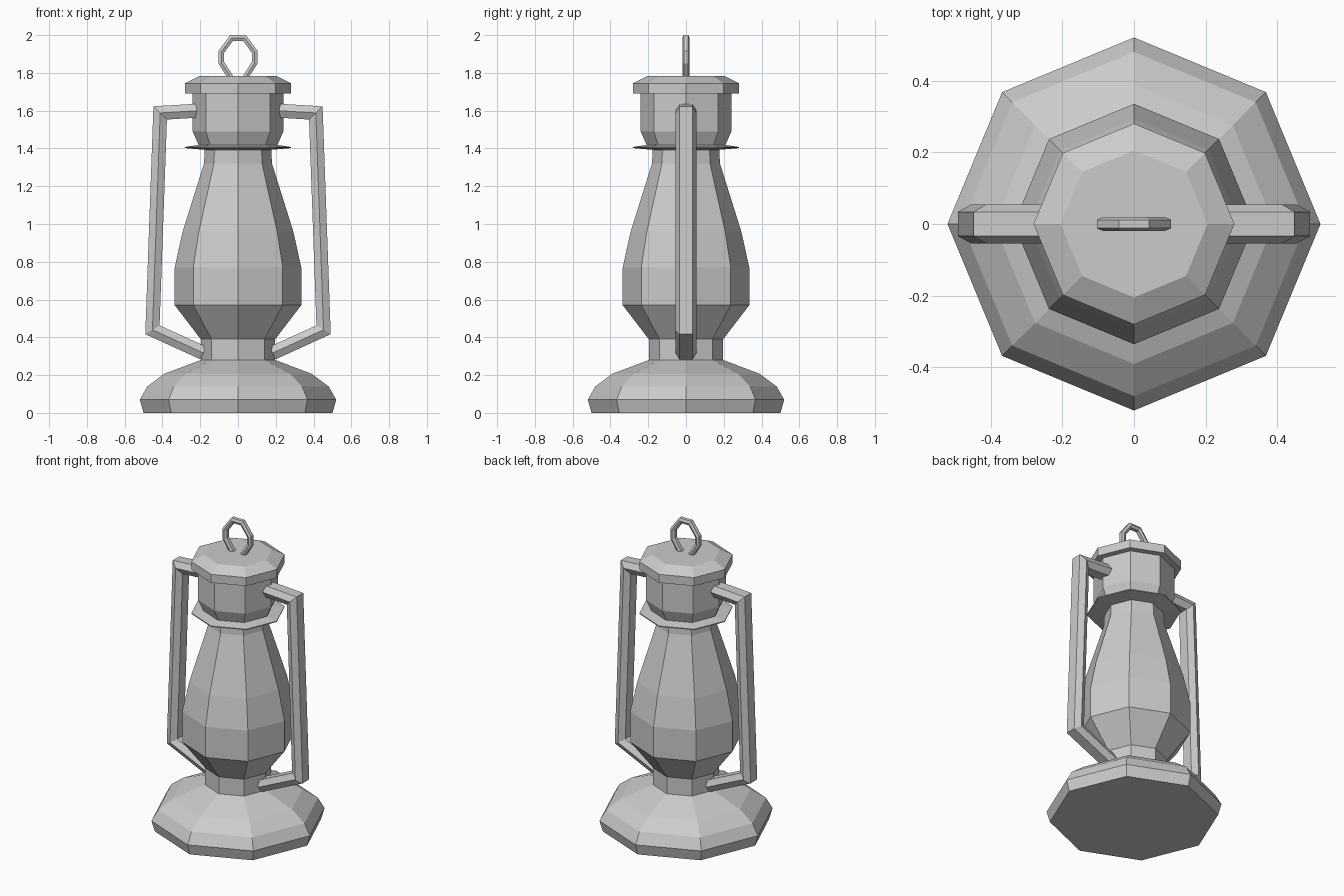
import bpy
from math import cos, sin, pi
from mathutils import Vector

if "Cube" in bpy.data.objects:
    bpy.data.objects.remove(bpy.data.objects["Cube"])


def add_mesh(name, verts, faces):
    mesh = bpy.data.meshes.new(name)
    mesh.from_pydata(verts, [], faces)
    mesh.update()
    ob = bpy.data.objects.new(name, mesh)
    bpy.context.collection.objects.link(ob)
    return ob


def skin(name, rings):
    """Join equal-sized rings of points into a closed, capped solid."""
    n = len(rings[0])
    faces = [(k * n + i, k * n + (i + 1) % n, (k + 1) * n + (i + 1) % n, (k + 1) * n + i)
             for k in range(len(rings) - 1) for i in range(n)]
    last = (len(rings) - 1) * n
    faces += [tuple(reversed(range(n))), tuple(range(last, last + n))]
    return add_mesh(name, [p for r in rings for p in r], faces)


def lathe(name, profile, n=8):
    """Eight-sided turned part from (radius, height) pairs."""
    return skin(name, [[(r * cos(2 * pi * i / n), r * sin(2 * pi * i / n), z)
                        for i in range(n)] for r, z in profile])


def tube(name, path, section):
    """Sweep a (sideways, y) section along an x-z path with mitred corners."""
    pts = [Vector(p) for p in path]
    rings = []
    for i, p in enumerate(pts):
        d0 = (p - pts[i - 1]).normalized() if i else (pts[1] - p).normalized()
        d1 = (pts[i + 1] - p).normalized() if i < len(pts) - 1 else d0
        n0, n1 = Vector((-d0.y, d0.x)), Vector((-d1.y, d1.x))
        m = (n0 + n1).normalized()
        m = m / m.dot(n0)
        rings.append([(p.x + m.x * a, b, p.y + m.y * a) for a, b in section])
    return skin(name, rings)


# Turned body parts, bottom to top
lathe("base", [(.50, 0), (.52, .07), (.48, .14), (.39, .207), (.197, .28)])
lathe("burner_neck", [(.197, .27), (.197, .39)])
lathe("glass_chimney", [(.197, .39), (.335, .57), (.335, .77), (.293, .96),
                        (.18, 1.32), (.176, 1.40)])
lathe("collar_disc", [(.18, 1.393), (.28, 1.402), (.28, 1.408), (.20, 1.42)])
lathe("chimney_cap", [(.205, 1.41), (.24, 1.49), (.24, 1.70)])
lathe("lid", [(.28, 1.69), (.28, 1.745), (.205, 1.783)])

# Side frame tubes
hexagon = [(0, .055), (-.037, .034), (-.037, -.034), (0, -.055), (.037, -.034), (.037, .034)]
frame = [(.18, 1.602), (.412, 1.588), (.453, .44), (.183, .317)]
for side, s in (("right", 1), ("left", -1)):
    path = [(s * x, z) for x, z in frame]
    ob = tube(side + "_frame_tube", path, hexagon)
    if s > 0:
        ob.data.flip_normals()

# Hanging loop on the lid
half = [(.036, 1.772), (.088, 1.853), (.088, 1.912), (.034, 1.985)]
loop = half + [(-x, z) for x, z in reversed(half)]
small = [(a * .015 / .037, b * .019 / .055) for a, b in hexagon]
tube("hanging_loop", loop, small)

# Consistent outward normals
import bmesh
for ob in bpy.context.collection.objects:
    bm = bmesh.new()
    bm.from_mesh(ob.data)
    bmesh.ops.recalc_face_normals(bm, faces=bm.faces)
    bm.to_mesh(ob.data)
    bm.free()
